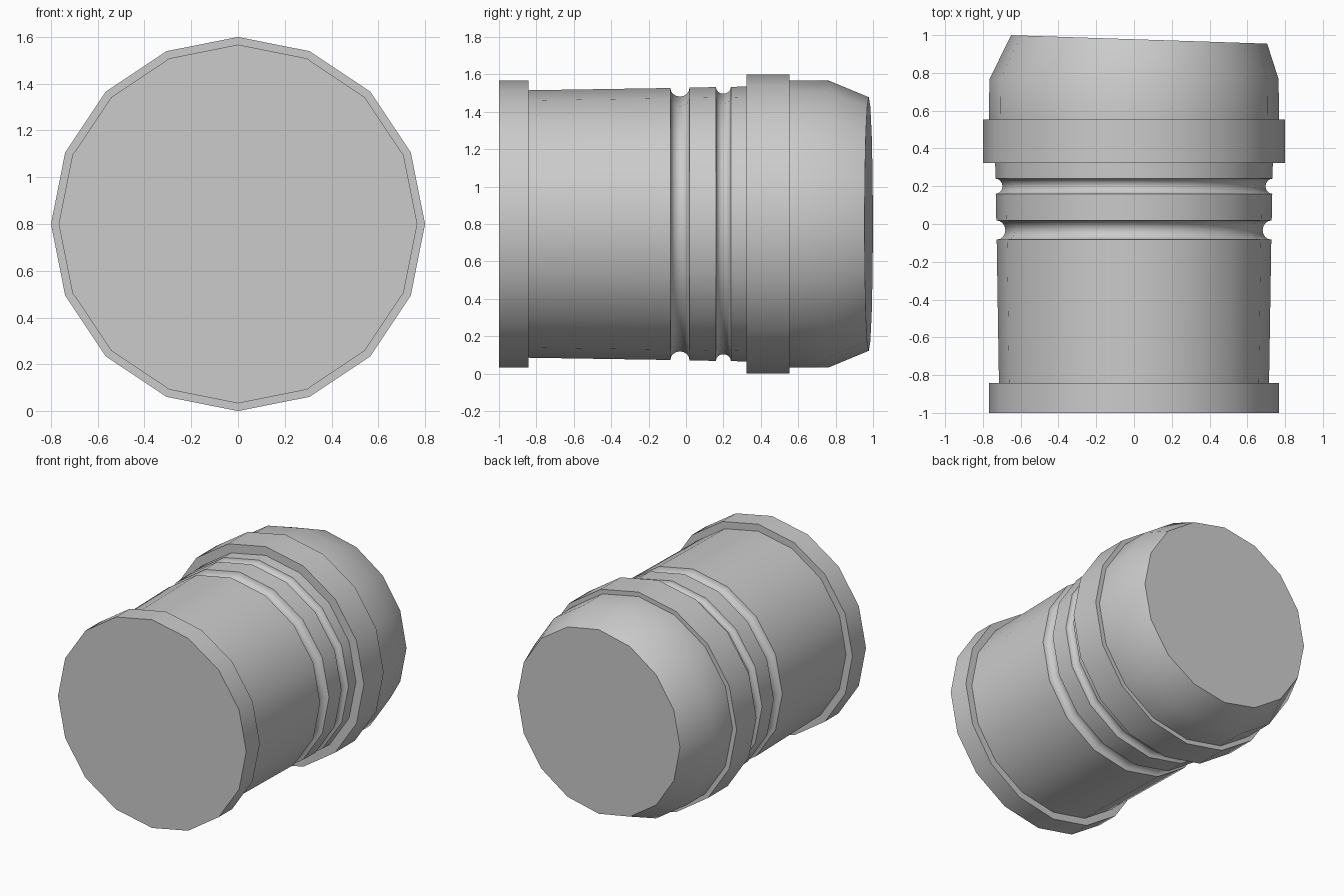
import bpy, bmesh
from math import sin, cos, pi, radians

SIDES = 16
CENTRE_Z = 0.8

if "Cube" in bpy.data.objects:
    bpy.data.objects.remove(bpy.data.objects["Cube"], do_unlink=True)

grey = bpy.data.materials.new("plain_grey")
grey.use_nodes = True
grey.diffuse_color = (0.6, 0.6, 0.6, 1)
grey.node_tree.nodes["Principled BSDF"].inputs["Base Color"].default_value = (0.6, 0.6, 0.6, 1)


def groove(y0, y1, r0, r1, depth, steps=8):
    """Half-round groove cut into the barrel, as (y, radius) points."""
    mid, half = (y0 + y1) / 2, (y1 - y0) / 2
    return [(mid - half * cos(pi * i / steps),
             r0 + (r1 - r0) * i / steps - depth * sin(pi * i / steps))
            for i in range(steps + 1)]


def ring(bm, y, r, x=0.0, tilt=0.0):
    """Ring of vertices around the long axis, optionally shifted and tilted."""
    verts = []
    for i in range(SIDES):
        a = 2 * pi * i / SIDES
        px = x + r * cos(a)
        verts.append(bm.verts.new((px, y + tilt * px, CENTRE_Z + r * sin(a))))
    return verts


# Profile from the front flange, along the grooved barrel, to the rear collar
profile = [(-1, 0.767), (-0.842, 0.767), (-0.842, 0.715)]
profile += groove(-0.083, 0.019, 0.727, 0.729, 0.047)
profile += groove(0.16, 0.24, 0.732, 0.733, 0.036)
profile += [(0.323, 0.735), (0.323, 0.8), (0.553, 0.8), (0.553, 0.767), (0.765, 0.766)]

bm = bmesh.new()
rings = [ring(bm, y, r) for y, r in profile]
# Tapered rear nose ending in a slightly slanted face
rings.append(ring(bm, 0.978, 0.678, x=0.027, tilt=-0.033))
for a, b in zip(rings, rings[1:]):
    for i in range(SIDES):
        j = (i + 1) % SIDES
        bm.faces.new((a[i], a[j], b[j], b[i]))
bm.faces.new(rings[0])
bm.faces.new(rings[-1])
bmesh.ops.recalc_face_normals(bm, faces=bm.faces)

mesh = bpy.data.meshes.new("grooved_barrel")
bm.to_mesh(mesh)
bm.free()
mesh.materials.append(grey)
barrel = bpy.data.objects.new("grooved_barrel", mesh)
bpy.context.collection.objects.link(barrel)

# Smooth round the barrel, crisp at the steps
bpy.ops.object.select_all(action='DESELECT')
barrel.select_set(True)
bpy.context.view_layer.objects.active = barrel
bpy.ops.object.shade_smooth_by_angle(angle=radians(32))
